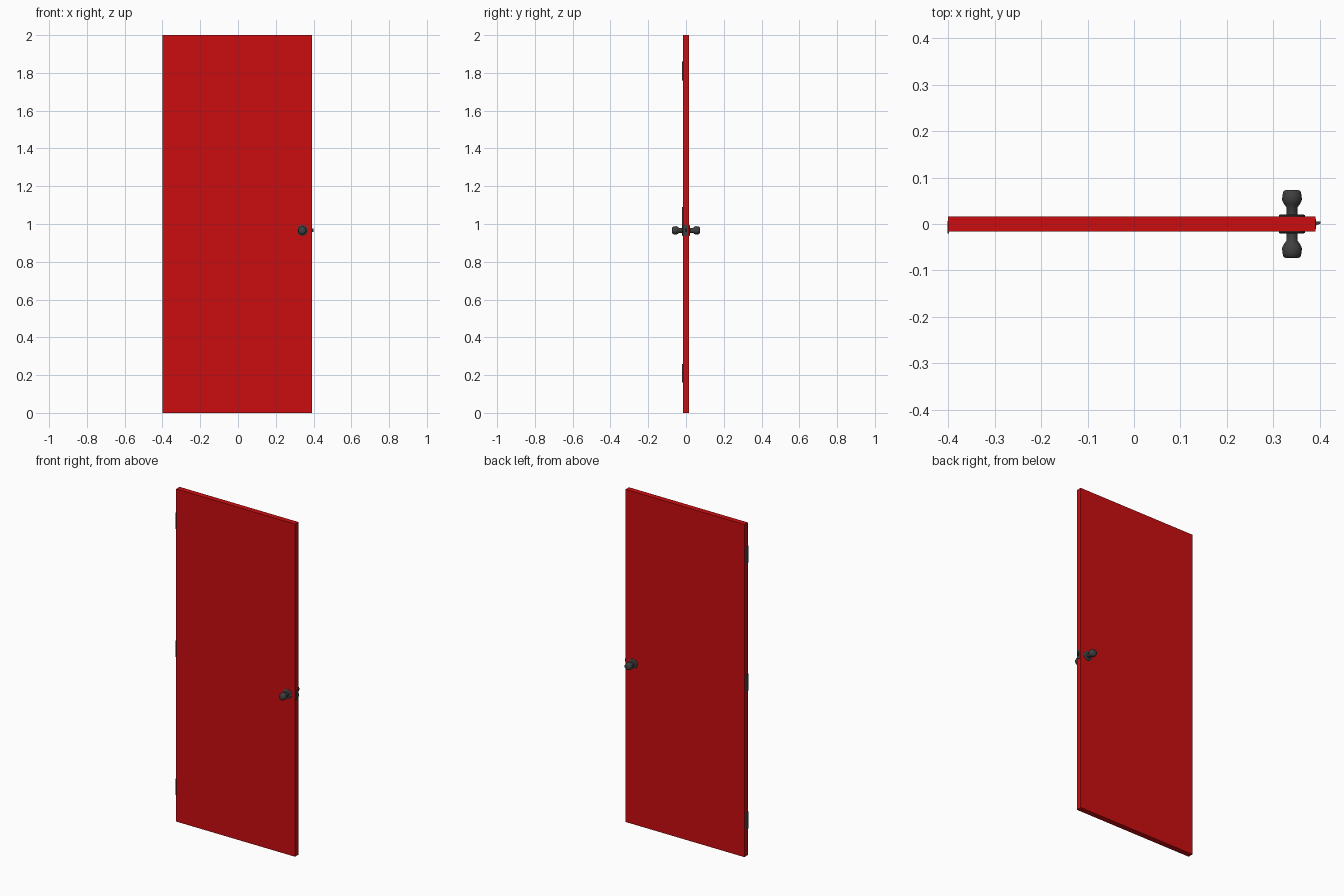
import bpy, bmesh, math
from mathutils import Matrix

if "Cube" in bpy.data.objects:
    bpy.data.objects.remove(bpy.data.objects["Cube"])


def material(name, color):
    m = bpy.data.materials.new(name)
    m.diffuse_color = color
    m.use_nodes = True
    m.node_tree.nodes["Principled BSDF"].inputs["Base Color"].default_value = m.diffuse_color
    return m


RED = material("red_paint", (0.60, 0.004, 0.005, 1))
METAL = material("dark_metal", (0.05, 0.05, 0.05, 1))


def add_object(name, bm, mat):
    bmesh.ops.recalc_face_normals(bm, faces=bm.faces)
    mesh = bpy.data.meshes.new(name)
    bm.to_mesh(mesh)
    bm.free()
    mesh.materials.append(mat)
    obj = bpy.data.objects.new(name, mesh)
    bpy.context.collection.objects.link(obj)
    return obj


def box(name, lo, hi, mat):
    bm = bmesh.new()
    size = [h - l for l, h in zip(lo, hi)]
    mid = [(h + l) / 2 for l, h in zip(lo, hi)]
    bmesh.ops.create_cube(bm, size=1, matrix=Matrix.Translation(mid) @ Matrix.Diagonal((*size, 1)))
    return add_object(name, bm, mat)


def turned(name, profile, x, z, sides, side):
    """Lathe (radius, distance) points around the y axis; side is -1 front, 1 back."""
    bm = bmesh.new()
    rings = []
    for r, d in profile:
        rings.append([bm.verts.new((x + r * math.cos(a), side * d, z + r * math.sin(a)))
                      for a in (math.tau * (i + 0.5) / sides for i in range(sides))])
    for a, b in zip(rings, rings[1:]):
        for i in range(sides):
            j = (i + 1) % sides
            bm.faces.new((a[i], a[j], b[j], b[i]))
    bm.faces.new(rings[0])
    bm.faces.new(rings[-1])
    obj = add_object(name, bm, METAL)
    bpy.context.view_layer.objects.active = obj
    obj.select_set(True)
    bpy.ops.object.shade_smooth_by_angle(angle=math.radians(50))
    obj.select_set(False)
    return obj


# Door slab
box("door_panel", (-0.4, -0.0165, 0), (0.391, 0.0165, 2), RED)

# Hinge leaves on the left edge
for label, z in (("lower", 0.21), ("middle", 1.04), ("upper", 1.81)):
    box(label + "_hinge", (-0.401, -0.02, z - 0.05), (-0.3985, 0.006, z + 0.05), METAL)

# Knob and rosette on each face
KX, KZ = 0.34, 0.966
rosette = [(0.029, 0.015), (0.029, 0.0185), (0.026, 0.0205)]
knob = [(0.013, 0.018), (0.0125, 0.036), (0.0175, 0.042), (0.0225, 0.052),
        (0.0215, 0.063), (0.019, 0.071), (0.013, 0.0735)]
for label, side in (("front", -1), ("back", 1)):
    turned(label + "_rosette", rosette, KX, KZ, 16, side)
    turned(label + "_knob", knob, KX, KZ, 10, side)

# Latch plate and bevelled bolt on the right edge
box("latch_plate", (0.388, -0.011, KZ - 0.029), (0.392, 0.011, KZ + 0.029), METAL)
bolt = box("latch_bolt", (0.388, -0.005, KZ - 0.009), (0.401, 0.005, KZ + 0.009), METAL)
for v in bolt.data.vertices:
    if v.co.x > 0.395 and v.co.y < 0:
        v.co.y = 0.001
